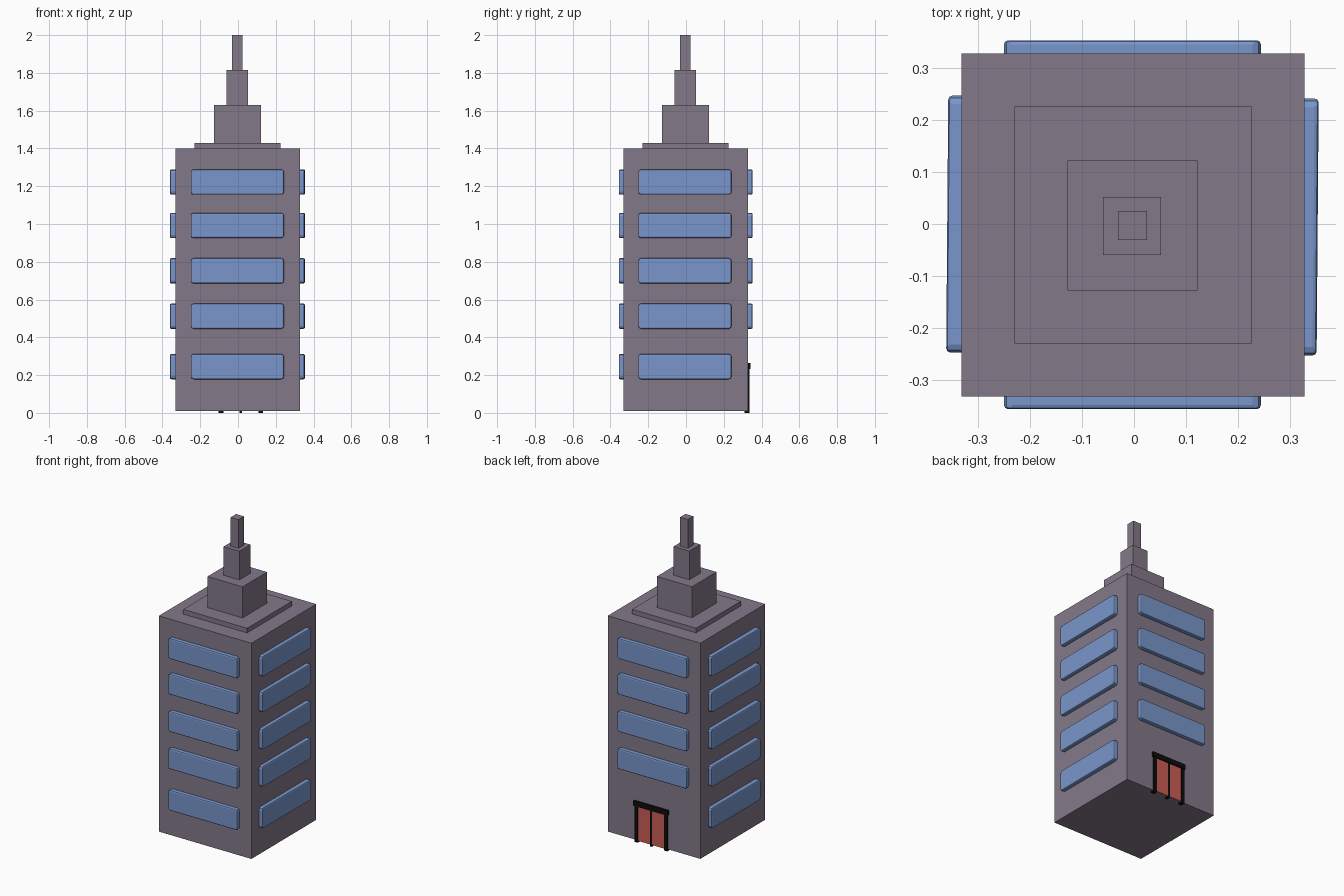
import bpy
from math import pi
from mathutils import Matrix, Vector

cube = bpy.data.objects.get("Cube")
if cube:
    bpy.data.objects.remove(cube, do_unlink=True)


def make_material(name, color):
    mat = bpy.data.materials.new(name)
    mat.use_nodes = True
    mat.diffuse_color = (*color, 1)
    mat.node_tree.nodes["Principled BSDF"].inputs["Base Color"].default_value = (*color, 1)
    return mat


stone = make_material("stone grey", (0.227, 0.191, 0.25))
glass = make_material("window blue", (0.188, 0.305, 0.597))
black = make_material("frame black", (0.004, 0.004, 0.004))
red = make_material("door red", (0.6, 0.11, 0.09))


def box(name, low, high, mat):
    """Axis-aligned box between two opposite corners."""
    low, high = Vector(low), Vector(high)
    bpy.ops.mesh.primitive_cube_add(size=1)
    obj = bpy.context.object
    obj.name = name
    obj.data.transform(Matrix.Translation((low + high) / 2) @ Matrix.Diagonal((*(high - low), 1)))
    obj.data.materials.append(mat)
    return obj


# Main block and the stepped spire: name, low edge, high edge, bottom, top
tiers = [
    ("tower_body", -0.332, 0.328, 0.01, 1.4),
    ("roof_slab", -0.23, 0.226, 1.4, 1.43),
    ("spire_base", -0.128, 0.122, 1.43, 1.63),
    ("spire_middle", -0.06, 0.052, 1.63, 1.815),
    ("spire_tip", -0.031, 0.025, 1.815, 2.0),
]
for name, a, b, bottom, top in tiers:
    box(name, (a, a, bottom), (b, b, top), stone)


# Rounded window bands on every side; the door takes the lowest place at the back
def window(name, z, angle):
    obj = box(name, (-0.247, -0.356, z - 0.067), (0.247, -0.31, z + 0.067), glass)
    # Corners in the wall plane are rounder than the outer rim
    weights = obj.data.attributes.new("bevel_weight_edge", "FLOAT", "EDGE")
    for edge in obj.data.edges:
        p, q = (obj.data.vertices[i].co for i in edge.vertices)
        if abs(p.y - q.y) > 0.01:
            weights.data[edge.index].value = 1.0
        elif p.y < -0.33:
            weights.data[edge.index].value = 0.5
    bevel = obj.modifiers.new("rounded_rim", "BEVEL")
    bevel.limit_method = "WEIGHT"
    bevel.width = 0.016
    bevel.segments = 2
    obj.data.transform(Matrix.Rotation(angle, 4, "Z"))
    obj.location = (-0.003, -0.003, 0) if angle else (-0.003, 0, 0)


sides = [("front", 0), ("right", pi / 2 - 0.008), ("back", pi), ("left", -pi / 2 - 0.008)]
for side, angle in sides:
    for floor, z in enumerate((0.245, 0.512, 0.752, 0.992, 1.222)):
        if side == "back" and floor == 0:
            continue
        window(f"{side}_window_{floor + 1}", z, angle)

# Double door in a black frame
for name, x in (("right_post", -0.09), ("middle_post", 0.015), ("left_post", 0.12)):
    half = 0.007 if name == "middle_post" else 0.012
    box("door_" + name, (x - half, 0.31, 0), (x + half, 0.337, 0.24), black)
box("door_lintel", (-0.108, 0.31, 0.232), (0.138, 0.341, 0.264), black)
for name, a, b in (("right_door", -0.08, 0.01), ("left_door", 0.02, 0.11)):
    box(name, (a, 0.325, 0.01), (b, 0.333, 0.235), red)
